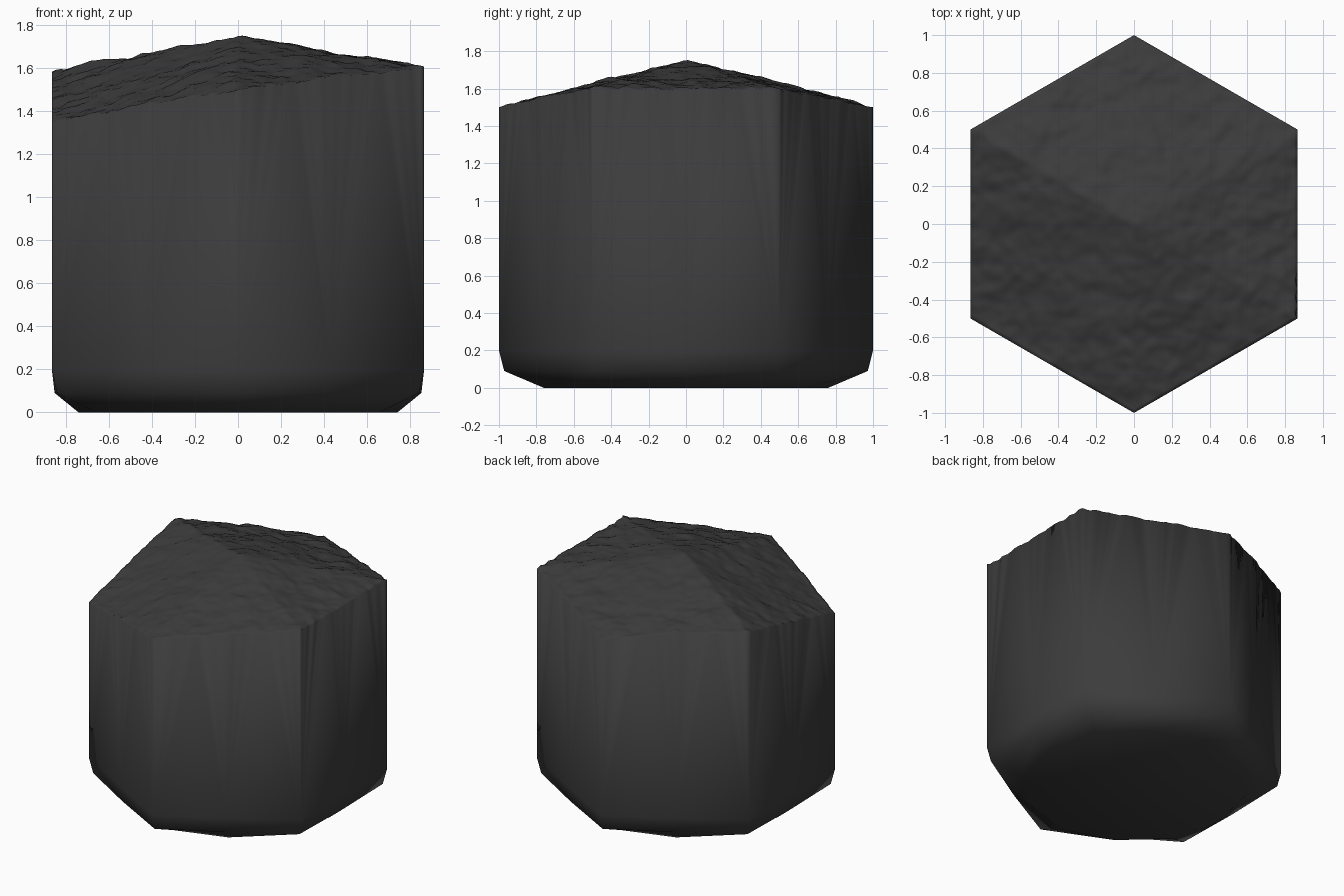
import bpy, bmesh, math
from mathutils import Vector, noise

if "Cube" in bpy.data.objects:
    bpy.data.objects.remove(bpy.data.objects["Cube"])

N = 44                      # rings of the rough top surface
PEAK = 1.75
# rim heights every 30 degrees, starting at +x (side middle, corner, ...)
RIM = [1.60, 1.60, 1.55, 1.50, 1.56, 1.59, 1.48, 1.35, 1.43, 1.50, 1.56, 1.60]
# lower rings: height, corner radius, side-middle radius
LOWER = [(0.20, 1.0, 0.866), (0.09, 0.972, 0.853), (0.0, 0.76, 0.742)]


def corner(s):
    a = math.radians(30 + 60 * s)
    return Vector((math.cos(a), math.sin(a), 0))


def top_point(s, k, i):
    """Point i on side s of hexagonal ring k."""
    f = i / k
    p = corner(s).lerp(corner(s + 1), f) * (k / N)
    j = 2 * s + 1 + 2 * f
    j0 = int(j)
    rim = RIM[j0 % 12] * (1 - j + j0) + RIM[(j0 + 1) % 12] * (j - j0)
    t = k / N
    z = PEAK + (rim - PEAK) * t
    fade = 0.6 + 0.4 * t
    z += 0.02 * noise.noise(p * 3.2) * t * (1 - t) * 4
    z += fade * (0.014 * noise.noise(p * 9) + 0.010 * noise.noise(p * 21))
    # shallow cracks at the right side's front end
    if k == N and s == 5 and 0 < f < 0.27:
        p.x -= 0.012 * (0.5 + 0.5 * math.sin(f * 70))
    return Vector((p.x, p.y, z))


bm = bmesh.new()

# rough top
center = bm.verts.new((0, 0, PEAK))
rings = [[center]]
for k in range(1, N + 1):
    rings.append([bm.verts.new(top_point(s, k, i)) for s in range(6) for i in range(k)])
for k in range(1, N + 1):
    out, inn = rings[k], rings[k - 1]
    for s in range(6):
        for i in range(k):
            a, b = out[s * k + i], out[(s * k + i + 1) % (6 * k)]
            c = inn[(s * (k - 1) + i) % len(inn)]
            bm.faces.new((a, b, c))
            if i < k - 1:
                d = inn[(s * (k - 1) + i + 1) % len(inn)]
                bm.faces.new((c, b, d))

# twelve-sided lower rings
low = []
for z, rc, rm in LOWER:
    ring = []
    for j in range(12):
        a = math.radians(30 + 30 * j)
        r = rm if j % 2 else rc
        ring.append(bm.verts.new((r * math.cos(a), r * math.sin(a), z)))
    low.append(ring)

# side walls fan from the lower ring up to the fine rim
rim, half = rings[N], N // 2
for j in range(12):
    a, b = low[0][j], low[0][(j + 1) % 12]
    pts = [rim[(j * half + i) % len(rim)] for i in range(half + 1)]
    split = half // 2 if j % 2 else half // 2 + 2
    for i in range(half):
        bm.faces.new((a if i < split else b, pts[i + 1], pts[i]))
    bm.faces.new((a, b, pts[split]))

# rounded underside
for upper, lower in zip(low, low[1:]):
    for j in range(12):
        n = (j + 1) % 12
        bm.faces.new((lower[j], lower[n], upper[n], upper[j]))
bm.faces.new(low[-1])

bmesh.ops.recalc_face_normals(bm, faces=bm.faces)
for f in bm.faces:
    f.smooth = True
mesh = bpy.data.meshes.new("rock_tile")
bm.to_mesh(mesh)
bm.free()
tile = bpy.data.objects.new("hexagonal_rock_tile", mesh)
bpy.context.collection.objects.link(tile)

mat = bpy.data.materials.new("dark_stone")
mat.diffuse_color = (0.045, 0.045, 0.045, 1)
mat.use_nodes = True
mat.node_tree.nodes["Principled BSDF"].inputs["Base Color"].default_value = mat.diffuse_color
mesh.materials.append(mat)
